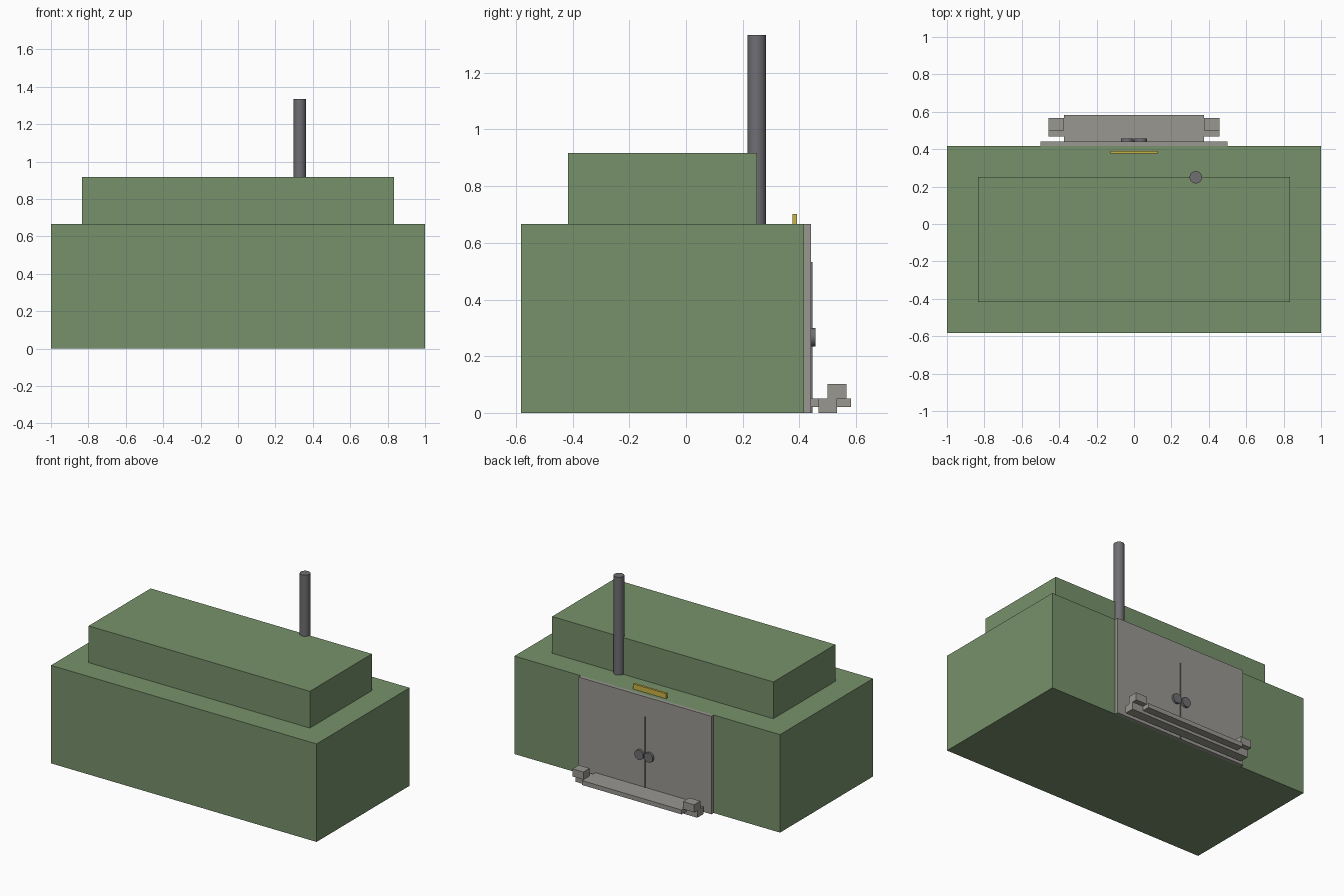
import bpy
from math import pi

cube = bpy.data.objects.get("Cube")
if cube:
    bpy.data.objects.remove(cube, do_unlink=True)


def material(name, rgb):
    m = bpy.data.materials.new(name)
    m.use_nodes = True
    m.diffuse_color = (*rgb, 1)
    m.node_tree.nodes["Principled BSDF"].inputs["Base Color"].default_value = (*rgb, 1)
    return m


green = material("muted green", (0.185, 0.285, 0.147))
stone = material("warm grey", (0.32, 0.31, 0.285))
iron = material("dark grey", (0.16, 0.16, 0.175))
brass = material("yellow", (0.6, 0.45, 0.06))


def box(name, mat, x, y, z):
    """Box from its (low, high) range on each axis."""
    ranges = (x, y, z)
    bpy.ops.mesh.primitive_cube_add(size=1, location=[(a + b) / 2 for a, b in ranges])
    ob = bpy.context.object
    ob.name = name
    ob.scale = [b - a for a, b in ranges]
    bpy.ops.object.transform_apply(location=False, rotation=False, scale=True)
    ob.data.materials.append(mat)
    return ob


def rod(name, mat, radius, depth, location, rotation=(0, 0, 0)):
    bpy.ops.mesh.primitive_cylinder_add(vertices=32, radius=radius, depth=depth,
                                        location=location, rotation=rotation)
    ob = bpy.context.object
    ob.name = name
    ob.data.materials.append(mat)
    bpy.ops.object.shade_smooth_by_angle()
    return ob


# Stepped building
box("main_body", green, (-1, 1), (-0.583, 0.417), (0, 0.667))
box("upper_storey", green, (-0.833, 0.833), (-0.417, 0.25), (0.667, 0.917))
rod("chimney_pipe", iron, 0.033, 0.667, (0.33, 0.25, 1.0))

# Rear doorway
box("door_panel", stone, (-0.5, 0.5), (0.417, 0.441), (0, 0.667))
box("door_seam", iron, (-0.004, 0.004), (0.441, 0.446), (0, 0.533))
box("roof_sign", brass, (-0.125, 0.125), (0.376, 0.391), (0.667, 0.702))

# Doorstep
box("doorstep", stone, (-0.375, 0.375), (0.441, 0.583), (0.02, 0.05))
box("doorstep_base", stone, (-0.375, 0.375), (0.467, 0.532), (0, 0.02))

# Mirrored handles and end blocks
for side, s in (("left", 1), ("right", -1)):
    rod("door_knob_" + side, iron, 0.033, 0.016, (s * 0.036, 0.449, 0.267), (pi / 2, 0, 0))
    span = sorted((s * 0.375, s * 0.458))
    box("step_end_base_" + side, stone, span, (0.467, 0.532), (0, 0.05))
    box("step_end_block_" + side, stone, span, (0.5, 0.567), (0.05, 0.102))
